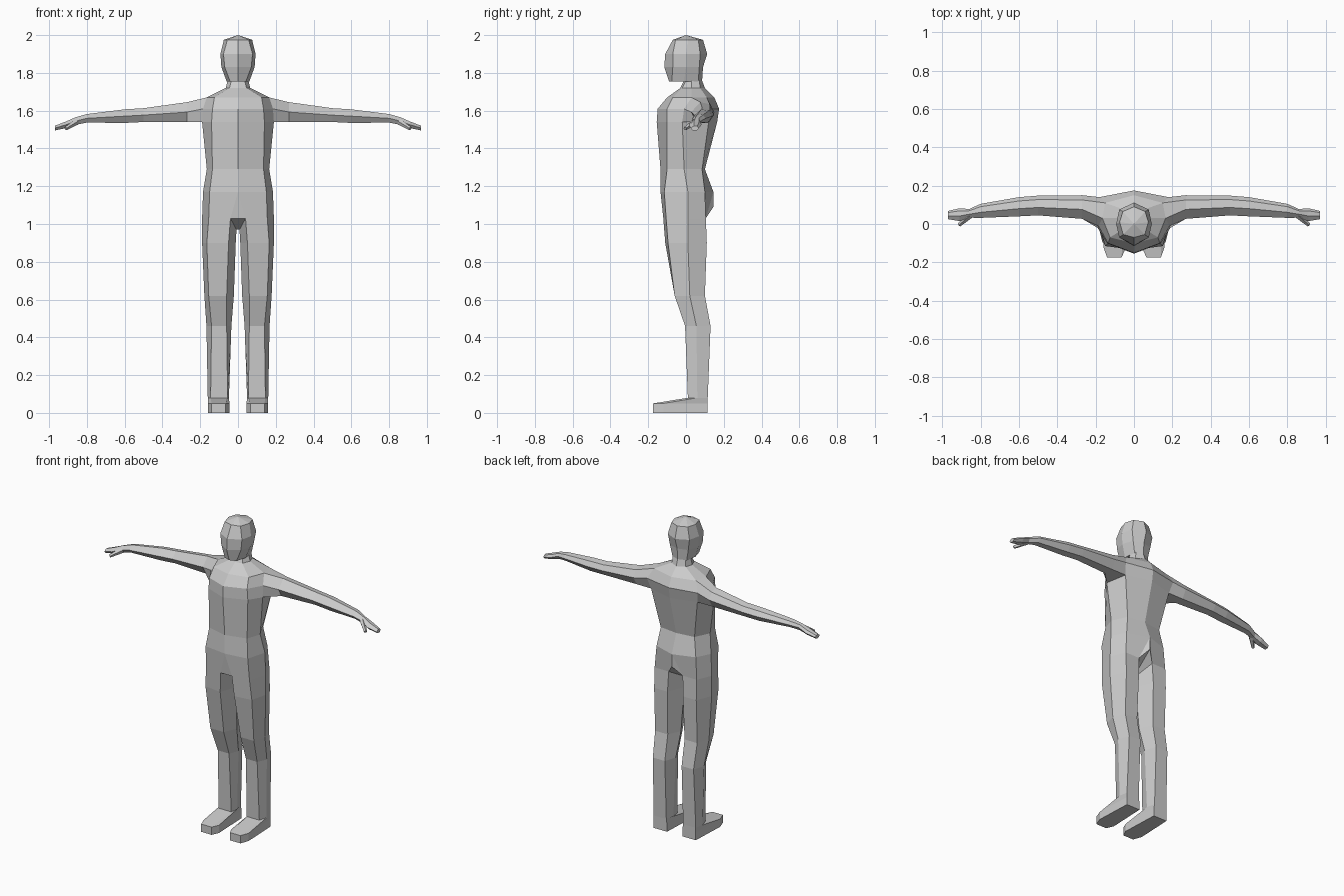
import bpy, bmesh
from mathutils import Vector, Matrix

if "Cube" in bpy.data.objects:
    bpy.data.objects.remove(bpy.data.objects["Cube"])


def finish(bm, name):
    """Turn a half mesh (x >= 0) into a mirrored, flat-shaded object."""
    bmesh.ops.recalc_face_normals(bm, faces=bm.faces)
    me = bpy.data.meshes.new(name)
    bm.to_mesh(me)
    bm.free()
    ob = bpy.data.objects.new(name, me)
    bpy.context.collection.objects.link(ob)
    mod = ob.modifiers.new("mirror", 'MIRROR')
    mod.use_axis[0] = True
    mod.merge_threshold = 0.001


bm = bmesh.new()


def row(z, pts):
    return [bm.verts.new((x, y, z)) for x, y in pts]


def bridge(a, b, closed=False, skip=()):
    n = len(a)
    for i in range(n if closed else n - 1):
        if i not in skip:
            j = (i + 1) % n
            bm.faces.new((a[i], a[j], b[j], b[i]))


# torso and neck half rows: front centre, front corner, side, back corner, back centre
torso = [row(z, p) for z, p in (
    (1.17, [(0, -.135), (.15, -.115), (.185, .01), (.14, .10), (0, .145)]),
    (1.29, [(0, -.135), (.135, -.10), (.165, -.01), (.12, .085), (0, .10)]),
    (1.54, [(0, -.155), (.14, -.10), (.19, -.02), (.165, .12), (0, .165)]),
    (1.61, [(0, -.15), (.135, -.10), (.185, -.01), (.18, .14), (0, .175)]),
    (1.67, [(0, -.10), (.125, -.07), (.165, .03), (.15, .11), (0, .15)]),
    (1.72, [(0, -.03), (.045, -.02), (.065, .03), (.05, .075), (0, .10)]),
    (1.76, [(0, -.01), (.035, 0), (.055, .03), (.045, .07), (0, .085)]))]
# head half rows, same point order
head = [row(z, p) for z, p in (
    (1.755, [(0, -.09), (.042, -.075), (.06, -.01), (.05, .065), (0, .085)]),
    (1.83, [(0, -.115), (.07, -.07), (.088, 0), (.065, .07), (0, .09)]),
    (1.90, [(0, -.11), (.077, -.07), (.093, 0), (.077, .075), (0, .112)]),
    (1.975, [(0, -.07), (.056, -.055), (.075, .01), (.058, .065), (0, .09)]))]
trunk = torso + head
for k in range(len(trunk) - 1):
    # the side panel at shoulder height stays open for the arm
    bridge(trunk[k], trunk[k + 1], skip=(2,) if k in (2, 3) else ())
crown = bm.verts.new((0, 0, 2.0))
for a, b in zip(head[-1], head[-1][1:]):
    bm.faces.new((a, b, crown))

# arm: six-sided rings grown out of the shoulder opening
s, b = 2, 3
prev = [torso[2][s], torso[3][s], torso[4][s], torso[4][b], torso[3][b], torso[2][b]]
for x, yf, yb, zb, zt in ((.27, .03, .15, .1, .0), ) and (
        (.27, .027, .150, 1.54, 1.645), (.50, .045, .148, 1.54, 1.613),
        (.60, .040, .140, 1.535, 1.607), (.80, .032, .105, 1.537, 1.582),
        (.86, .033, .078, 1.525, 1.565), (.91, .015, .082, 1.508, 1.543),
        (.97, .025, .068, 1.495, 1.520)):
    w, zm = yb - yf, (zb + zt) / 2
    ring = [bm.verts.new((x, y, z)) for y, z in (
        (yf + .25 * w, zb), (yf, zm), (yf + .4 * w, zt),
        (yb - .2 * w, zt - .1 * (zt - zb)), (yb, zm), (yb - .25 * w, zb))]
    bridge(prev, ring, True)
    prev = ring
bm.faces.new(prev)

# leg and foot rings: front inner, front outer, outer, back outer, back inner, inner
legs = [row(z, p) for z, p in (
    (1.03, [(.04, -.12), (.155, -.105), (.19, .01), (.15, .105), (.05, .105), (.008, 0)]),
    (.90, [(.05, -.11), (.165, -.095), (.19, .01), (.15, .11), (.055, .11), (.012, 0)]),
    (.62, [(.06, -.06), (.155, -.06), (.178, .02), (.15, .10), (.06, .10), (.022, .02)]),
    (.46, [(.06, -.005), (.14, -.005), (.167, .055), (.145, .13), (.06, .13), (.035, .055)]),
    (.08, [(.055, .01), (.145, .01), (.16, .06), (.15, .115), (.06, .115), (.048, .06)]),
    (.05, [(.065, -.175), (.14, -.175), (.16, -.12), (.15, .115), (.055, .115), (.045, -.13)]),
    (0, [(.065, -.175), (.14, -.175), (.16, -.12), (.15, .115), (.055, .115), (.045, -.13)]))]
legs[0][5].co.z = .97
for a, c in zip(legs, legs[1:]):
    bridge(a, c, True)
bm.faces.new(legs[-1])

# hips: torso to thigh, plus the crotch between the legs
hip, top = torso[0], legs[0]
bridge(hip, top[:5])
front, low, back = [bm.verts.new(c) for c in ((0, -.12, 1.03), (0, 0, .97), (0, .145, 1.09))]
bm.faces.new((hip[0], top[0], front))
bm.faces.new((front, top[0], top[5], low))
bm.faces.new((low, top[5], top[4], back))
bm.faces.new((back, top[4], hip[4]))
finish(bm, "body")

# thumb: short tapered prism pointing forward and down
bm = bmesh.new()
start, end = Vector((.855, .045, 1.54)), Vector((.912, -.005, 1.505))
d = end - start
bmesh.ops.create_cone(bm, cap_ends=True, segments=5, radius1=.017, radius2=.010, depth=d.length,
                      matrix=Matrix.Translation((start + end) / 2)
                      @ d.to_track_quat('Z', 'Y').to_matrix().to_4x4())
finish(bm, "thumbs")
